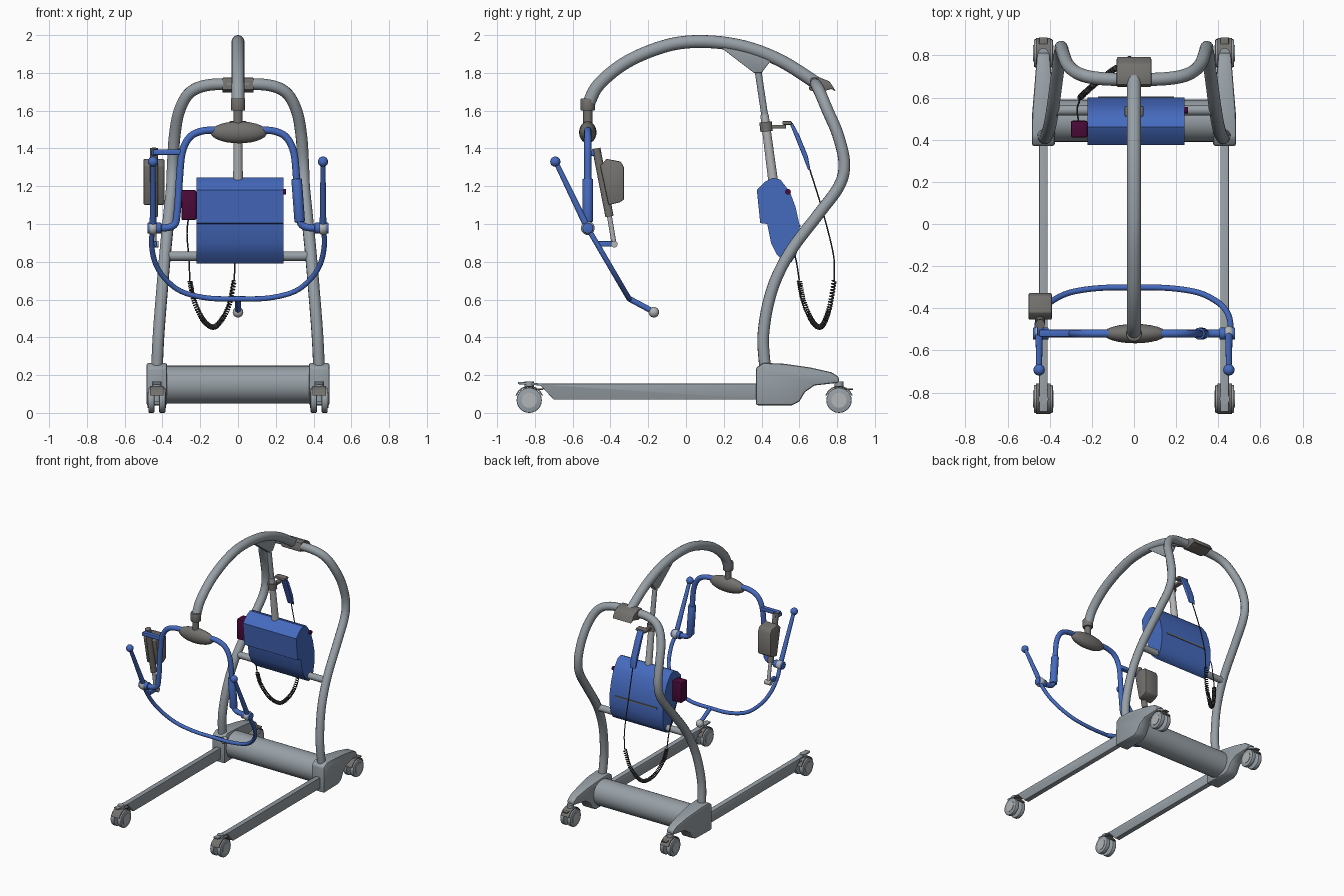
import bpy
import bmesh
import math
from mathutils import Vector, Matrix

cube = bpy.data.objects.get("Cube")
if cube:
    bpy.data.objects.remove(cube)


def material(name, r, g, b):
    m = bpy.data.materials.new(name)
    m.use_nodes = True
    m.diffuse_color = (r, g, b, 1)
    m.node_tree.nodes["Principled BSDF"].inputs["Base Color"].default_value = (r, g, b, 1)
    return m


STEEL = material("steel grey", 0.31, 0.35, 0.38)
BLUE = material("blue", 0.06, 0.145, 0.52)
DARK = material("warm dark grey", 0.17, 0.165, 0.155)
SILVER = material("light silver", 0.45, 0.46, 0.47)
MAROON = material("maroon", 0.07, 0.003, 0.04)
BLACK = material("cable black", 0.045, 0.045, 0.045)


def finish(name, mesh, mat, angle=35):
    mesh.materials.clear()
    mesh.materials.append(mat)
    mesh.shade_smooth()
    mesh.set_sharp_from_angle(angle=math.radians(angle))
    obj = bpy.data.objects.new(name, mesh)
    bpy.context.collection.objects.link(obj)
    return obj


def from_bmesh(name, bm, mat, bevel=0, angle=35):
    bmesh.ops.recalc_face_normals(bm, faces=bm.faces)
    if bevel:
        edges = [e for e in bm.edges if e.calc_face_angle(0) > 0.6]
        bmesh.ops.bevel(bm, geom=edges, offset=bevel, segments=2, profile=0.5, affect='EDGES')
    mesh = bpy.data.meshes.new(name)
    bm.to_mesh(mesh)
    bm.free()
    return finish(name, mesh, mat, angle)


def smooth_path(points, steps=8):
    """Catmull-Rom curve through the points."""
    p = [Vector(q) for q in points]
    p = [p[0] * 2 - p[1]] + p + [p[-1] * 2 - p[-2]]
    out = []
    for a, b, c, d in zip(p, p[1:], p[2:], p[3:]):
        for i in range(steps):
            t = i / steps
            out.append(0.5 * (2 * b + (c - a) * t + (2 * a - 5 * b + 4 * c - d) * t * t
                              + (3 * b - a - 3 * c + d) * t ** 3))
    return out + [p[-2]]


def tube(name, points, radius, mat, steps=8, sides=4):
    path = smooth_path(points, steps) if steps else [Vector(q) for q in points]
    curve = bpy.data.curves.new(name, 'CURVE')
    curve.dimensions = '3D'
    curve.bevel_depth = radius
    curve.bevel_resolution = sides
    curve.use_fill_caps = True
    spline = curve.splines.new('POLY')
    spline.points.add(len(path) - 1)
    for sp, co in zip(spline.points, path):
        sp.co = (*co, 1)
    temp = bpy.data.objects.new(name, curve)
    bpy.context.collection.objects.link(temp)
    mesh = bpy.data.meshes.new_from_object(temp.evaluated_get(bpy.context.evaluated_depsgraph_get()))
    bpy.data.objects.remove(temp)
    return finish(name, mesh, mat, 50)


def rod(name, a, b, r1, mat, r2=None, sides=24, bevel=0):
    a, b = Vector(a), Vector(b)
    bm = bmesh.new()
    rot = (b - a).to_track_quat('Z', 'Y').to_matrix().to_4x4()
    bmesh.ops.create_cone(bm, cap_ends=True, segments=sides, radius1=r1,
                          radius2=r1 if r2 is None else r2, depth=(b - a).length,
                          matrix=Matrix.Translation((a + b) / 2) @ rot)
    return from_bmesh(name, bm, mat, bevel)


def ball(name, center, size, mat):
    bm = bmesh.new()
    bmesh.ops.create_uvsphere(bm, u_segments=24, v_segments=14, radius=1,
                              matrix=Matrix.Translation(center) @ Matrix.Diagonal((*size, 1)))
    return from_bmesh(name, bm, mat, 0, 60)


def prism(name, profile, x0, x1, mat, bevel=0.0, angle=35):
    """Side profile of (y, z) points extruded across x."""
    bm = bmesh.new()
    face = bm.faces.new([bm.verts.new((x0, y, z)) for y, z in profile])
    new = bmesh.ops.extrude_face_region(bm, geom=[face])["geom"]
    bmesh.ops.translate(bm, vec=(x1 - x0, 0, 0), verts=[v for v in new if isinstance(v, bmesh.types.BMVert)])
    return from_bmesh(name, bm, mat, bevel, angle)


def block(name, x0, x1, y0, y1, z0, z1, mat, bevel=0.006):
    return prism(name, [(y0, z0), (y1, z0), (y1, z1), (y0, z1)], x0, x1, mat, bevel)


# Base: cross beam, side housings, legs and twin-wheel casters
rod("cross_beam", (-0.39, 0.49, 0.15), (0.39, 0.49, 0.15), 0.1, STEEL, sides=32)
HOUSING = [(0.37, 0.04), (0.37, 0.24), (0.41, 0.265), (0.52, 0.26), (0.66, 0.24), (0.77, 0.215),
           (0.81, 0.19), (0.81, 0.16), (0.68, 0.145), (0.63, 0.11), (0.6, 0.06), (0.56, 0.04)]
LEG = [(-0.89, 0.165), (-0.89, 0.152), (-0.77, 0.145), (-0.7, 0.07), (0.4, 0.07), (0.4, 0.155), (-0.76, 0.155)]
for side, s in (("left", 1), ("right", -1)):
    cx = 0.43 * s
    housing = prism(side + "_housing", HOUSING, cx - 0.055, cx + 0.055, STEEL, 0.012)
    for v in housing.data.vertices:
        taper = 1 - 0.45 * min(1, max(0, (v.co.y - 0.5) / 0.3))
        v.co.x = cx + (v.co.x - cx) * taper
    prism(side + "_leg", LEG, cx - 0.02, cx + 0.02, STEEL, 0.003)
    for end, y in (("front", -0.83), ("rear", 0.81)):
        name = f"{side}_{end}_caster"
        for k in (-1, 1):
            x = cx + 0.029 * k
            rod(name + "_wheel", (x - 0.016, y, 0.067), (x + 0.016, y, 0.067), 0.067, STEEL, bevel=0.006)
            rod(name + "_hub", (x + 0.014 * k, y, 0.067), (x + 0.019 * k, y, 0.067), 0.04, SILVER)
        rod(name + "_stem", (cx, y, 0.06), (cx, y, 0.165), 0.024, STEEL)
        arc = [math.radians(a) for a in range(20, 161, 20)]
        hood = [(y + r * math.cos(a), 0.067 + r * math.sin(a))
                for r, order in ((0.077, arc), (0.07, arc[::-1])) for a in order]
        prism(name + "_hood", hood, cx - 0.035, cx + 0.035, DARK)
        block(name + "_brake", cx - 0.02, cx + 0.02, y + 0.02, y + 0.075, 0.122, 0.13, DARK, 0.002)

# Rear frame: one bent tube mirrored about the centre
half = [(0.43, 0.42, 0.22), (0.42, 0.41, 0.42), (0.402, 0.455, 0.65), (0.385, 0.55, 0.85),
        (0.365, 0.7, 1.05), (0.35, 0.81, 1.2), (0.345, 0.838, 1.32), (0.335, 0.805, 1.47),
        (0.31, 0.75, 1.6), (0.255, 0.71, 1.695), (0.16, 0.69, 1.735)]
mirrored = [(-x, y, z) for x, y, z in half[::-1]]
tube("rear_frame", half + [(0, 0.685, 1.74)] + mirrored, 0.031, STEEL)
rod("frame_crossbar", (-0.385, 0.54, 0.83), (0.385, 0.54, 0.83), 0.025, STEEL)

# Boom, joint bracket and actuator mount
tube("boom", [(0, -0.52, 1.63), (0, -0.46, 1.74), (0, -0.31, 1.86), (0, -0.1, 1.945), (0, 0.09, 1.966),
              (0, 0.3, 1.94), (0, 0.5, 1.865), (0, 0.7, 1.74)], 0.034, STEEL, sides=6)
prism("joint_bracket", [(0.65, 1.71), (0.66, 1.775), (0.71, 1.775), (0.76, 1.755), (0.795, 1.7), (0.77, 1.715),
                        (0.7, 1.695)], -0.083, 0.083, DARK, 0.006)
prism("actuator_mount", [(0.17, 1.945), (0.46, 1.88), (0.4, 1.8), (0.36, 1.8)], -0.022, 0.022, STEEL, 0.004)
rod("actuator_rod", (0, 0.38, 1.82), (0, 0.425, 1.52), 0.018, STEEL)
rod("actuator_sleeve", (0, 0.415, 1.58), (0, 0.465, 1.2), 0.022, SILVER, 0.026)

# Control box with battery and handset holder
BOX = [(0.375, 1.18), (0.42, 1.225), (0.46, 1.245), (0.5, 1.235), (0.55, 1.17), (0.58, 1.09), (0.6, 1.0),
       (0.6, 0.91), (0.585, 0.84), (0.56, 0.8), (0.53, 0.79), (0.48, 0.84), (0.45, 0.9), (0.43, 1.0), (0.393, 1.005)]
prism("control_box", BOX, -0.22, 0.24, BLUE, 0.0, 40)
block("box_rear_strip", -0.17, 0.19, 0.59, 0.605, 0.985, 0.995, DARK, 0)
block("battery_plug", -0.3, -0.22, 0.41, 0.49, 1.02, 1.18, MAROON, 0.01)
rod("stop_button", (0.24, 0.54, 1.17), (0.255, 0.54, 1.17), 0.015, MAROON)
rod("holder_clamp", (0, 0.421, 1.54), (0, 0.427, 1.49), 0.033, DARK)
block("holder_arm", -0.018, 0.018, 0.42, 0.53, 1.505, 1.525, DARK)
block("holder_hook", -0.045, 0.045, 0.51, 0.56, 1.525, 1.545, DARK)
prism("handset", [(0.545, 1.54), (0.565, 1.535), (0.6, 1.47), (0.645, 1.36), (0.66, 1.28), (0.645, 1.29),
                  (0.61, 1.38), (0.57, 1.48)], -0.025, 0.025, BLUE, 0.004)

# Handset cable: two straight leads and a hanging coil
tube("cable_upper", [(0, 0.655, 1.29), (-0.01, 0.72, 1.08), (-0.015, 0.78, 0.84), (-0.02, 0.785, 0.7)],
     0.004, BLACK, sides=1)
tube("cable_lower", [(-0.255, 0.6, 0.7), (-0.26, 0.58, 0.82), (-0.27, 0.54, 0.95), (-0.26, 0.47, 1.05)],
     0.004, BLACK, sides=1)
hang = smooth_path([(-0.02, 0.785, 0.7), (-0.05, 0.76, 0.56), (-0.1, 0.73, 0.475), (-0.14, 0.7, 0.455),
                    (-0.19, 0.66, 0.5), (-0.235, 0.62, 0.6), (-0.255, 0.6, 0.7)], 90)
normal = Vector((0.18, -0.235, 0)).normalized()
coil = []
for i, p in enumerate(hang[:-1]):
    across = (hang[i + 1] - p).normalized().cross(normal)
    a = i * math.tau / 10
    coil.append(p + 0.011 * (math.cos(a) * normal + math.sin(a) * across))
tube("cable_coil", coil, 0.0045, BLACK, steps=0, sides=0)

# Hanger: swivel and hub
Y = -0.52
rod("swivel_collar", (0, Y, 1.6), (0, Y, 1.665), 0.038, DARK, bevel=0.006)
rod("swivel_neck", (0, Y, 1.5), (0, Y, 1.61), 0.024, DARK)
ball("hanger_hub", (0.005, Y, 1.485), (0.15, 0.046, 0.058), DARK)

# Hanger: side tubes, joints and upright hooks
for side, s in (("left", 1), ("right", -1)):
    tube(side + "_hanger_tube", [(0.1 * s, Y, 1.498), (0.19 * s, Y, 1.492), (0.255 * s, Y, 1.46),
                                 (0.295 * s, Y, 1.38), (0.31 * s, Y, 1.24), (0.322 * s, Y, 1.06),
                                 (0.345 * s, Y, 0.99), (0.45 * s, Y, 0.975)], 0.019, BLUE)
    ball(side + "_pivot", (0.45 * s, Y, 0.978), (0.03, 0.036, 0.036), SILVER)
    rod(side + "_pivot_collar", (0.405 * s, Y, 0.978), (0.48 * s, Y, 0.978), 0.029, BLUE, bevel=0.005)
    rod(side + "_hook_arm", (0.45 * s, Y, 0.978), (0.45 * s, -0.69, 1.33), 0.018, BLUE, 0.013)
    ball(side + "_hook_knob", (0.45 * s, -0.692, 1.33), (0.027, 0.027, 0.027), BLUE)
rod("left_hanger_sleeve", (0.31, Y, 1.24), (0.327, Y, 1.01), 0.028, BLUE, bevel=0.006)

# Hanger: swinging bow lying in the plane of the hook arms
bow = [(0.45, 0.978), (0.458, 0.9), (0.44, 0.8), (0.39, 0.715), (0.3, 0.643), (0.16, 0.608)]
bow = bow + [(0, 0.604)] + [(-x, z) for x, z in bow[::-1]]
tube("swing_bow", [(x, Y + (0.978 - z) * 0.585, z) for x, z in bow], 0.014, BLUE)
rod("bow_stub", (0, -0.3, 0.604), (0, -0.175, 0.537), 0.015, BLUE)
ball("bow_stub_knob", (0, -0.17, 0.533), (0.028, 0.028, 0.028), SILVER)

# Hanger: tilt motor on the right side
X = -0.445
block("motor_bracket", -0.45, -0.29, -0.535, -0.5, 1.365, 1.395, BLUE)
block("motor_bracket_arm", X - 0.015, X + 0.015, -0.53, -0.45, 1.36, 1.39, BLUE)
rod("motor_tube", (X, -0.475, 1.4), (X, -0.405, 1.04), 0.022, DARK)
rod("motor_rod", (X, -0.405, 1.04), (X, -0.38, 0.89), 0.013, SILVER)
prism("motor_case", [(-0.455, 1.31), (-0.42, 1.345), (-0.345, 1.33), (-0.328, 1.3), (-0.328, 1.13),
                     (-0.35, 1.115), (-0.41, 1.1)], -0.5, -0.39, DARK, 0.006)
block("motor_lower_lug", X - 0.015, X + 0.015, -0.465, -0.38, 0.88, 0.91, BLUE)
rod("motor_lower_pin", (X - 0.025, -0.38, 0.893), (X + 0.025, -0.38, 0.893), 0.018, SILVER)
